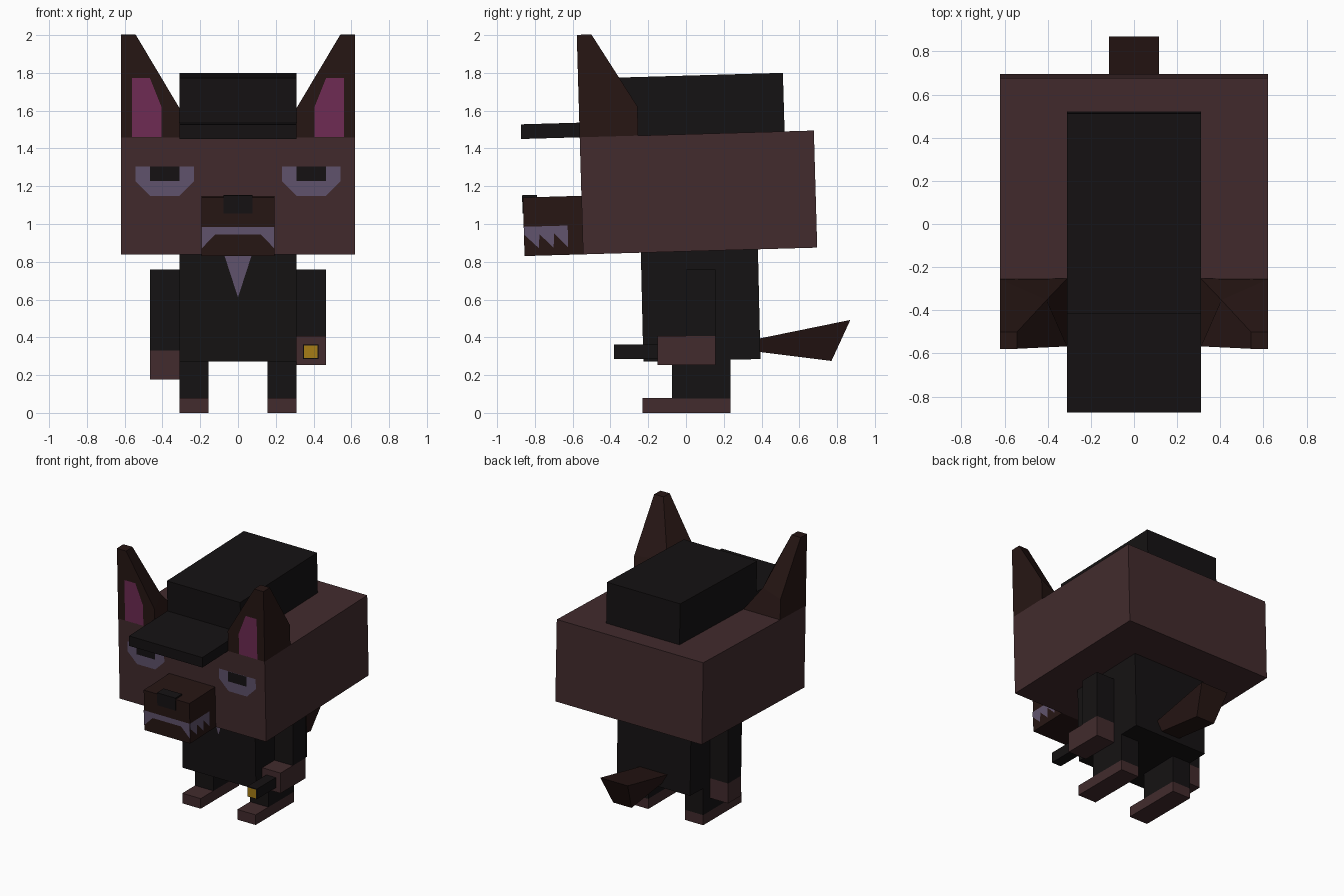
import bpy, bmesh, math
from mathutils import Matrix, Vector

if "Cube" in bpy.data.objects:
    bpy.data.objects.remove(bpy.data.objects["Cube"])

U = 0.155  # base module of the blocky design


def material(name, r, g, b):
    m = bpy.data.materials.new(name)
    m.diffuse_color = (r, g, b, 1)
    m.use_nodes = True
    m.node_tree.nodes["Principled BSDF"].inputs["Base Color"].default_value = m.diffuse_color
    return m


FUR = material("fur", 0.054, 0.024, 0.026)
DARK = material("dark_fur", 0.02, 0.008, 0.007)
BLACK = material("black", 0.0075, 0.006, 0.0065)
PALE = material("pale", 0.12, 0.088, 0.155)
PINK = material("pink", 0.16, 0.025, 0.09)
AMBER = material("amber", 0.38, 0.2, 0.008)

# Head and body lean back slightly around their own centres
HEAD = Matrix.Translation((0, 0.066, 1.167)) @ Matrix.Rotation(math.radians(1.65), 4, 'X')
BODY = Matrix.Translation((0, 0.077, 0.588)) @ Matrix.Rotation(math.radians(1.3), 4, 'X')
WORLD = Matrix.Identity(4)


def finish(name, bm, mat, frame):
    bm.transform(frame)
    mesh = bpy.data.meshes.new(name)
    bm.to_mesh(mesh)
    bm.free()
    mesh.materials.append(mat)
    ob = bpy.data.objects.new(name, mesh)
    bpy.context.collection.objects.link(ob)
    return ob


def box(name, x, y, z, mat, frame=WORLD):
    """Box from (min, max) pairs on each axis."""
    bm = bmesh.new()
    bmesh.ops.create_cube(bm, size=1)
    for v in bm.verts:
        v.co = Vector([(p[0] + p[1]) / 2 + c * (p[1] - p[0]) for p, c in zip((x, y, z), v.co)])
    return finish(name, bm, mat, frame)


def loft(name, rings, mat, frame=WORLD):
    """Closed solid through four-point rings."""
    bm = bmesh.new()
    rows = [[bm.verts.new(p) for p in ring] for ring in rings]
    for a, b in zip(rows, rows[1:]):
        for i in range(4):
            j = (i + 1) % 4
            bm.faces.new((a[i], a[j], b[j], b[i]))
    bm.faces.new(rows[0])
    bm.faces.new(rows[-1])
    bmesh.ops.recalc_face_normals(bm, faces=bm.faces)
    return finish(name, bm, mat, frame)


def patch(name, pts, mat, frame, outward):
    """Flat marking lying on a surface."""
    bm = bmesh.new()
    f = bm.faces.new([bm.verts.new(p) for p in pts])
    f.normal_update()
    if f.normal.dot(Vector(outward)) < 0:
        f.normal_flip()
    bmesh.ops.triangulate(bm, faces=[f])
    return finish(name, bm, mat, frame)


# Head, cap and snout
box("head", (-4*U, 4*U), (-4*U, 4*U), (-2*U, 2*U), FUR, HEAD)
box("cap", (-2*U, 2*U), (-3*U, 3*U), (2*U, 4*U), BLACK, HEAD)
box("cap_brim", (-2*U, 2*U), (-6*U, -3*U), (2*U, 2.5*U), BLACK, HEAD)
box("snout", (-1.25*U, 1.25*U), (-6*U, -4*U), (-2*U, 0), DARK, HEAD)
box("nose", (-U/2, U/2), (-0.934, -0.855), (-0.085, 0.012), BLACK, HEAD)

# Mouth front: a pale bar with a pointed fang at each end
fy = -6*U - 0.003
patch("mouth_front", [(-0.194, fy, -0.271), (-0.194, fy, -0.155), (0.194, fy, -0.155),
                      (0.194, fy, -0.271), (0.12, fy, -0.196), (-0.12, fy, -0.196)],
      PALE, HEAD, (0, -1, 0))

for s, side in ((-1, "left"), (1, "right")):
    # Side teeth
    tx = s * (1.25*U + 0.003)
    teeth = [(-0.93, -0.196), (-0.93, -0.155), (-0.6975, -0.155), (-0.6975, -0.271),
             (-0.77, -0.196), (-0.775, -0.271), (-0.848, -0.196), (-0.8525, -0.271)]
    patch("teeth_" + side, [(tx, y, z) for y, z in teeth], PALE, HEAD, (s, 0, 0))

    # Eyes and pupils
    eye = [(1.5, 1), (3.5, 1), (3.5, 0.5), (3, 0), (2, 0), (1.5, 0.5)]
    patch("eye_" + side, [(s*x*U, -4*U - 0.003, z*U) for x, z in eye], PALE, HEAD, (0, -1, 0))
    pupil = [(2, 1), (3, 1), (3, 0.5), (2, 0.5)]
    patch("pupil_" + side, [(s*x*U, -4*U - 0.006, z*U) for x, z in pupil], BLACK, HEAD, (0, -1, 0))

    # Ears: square base, pulled-in inner back corner, small tip
    def ring(x_in, y_back, z, corner):
        return [(s*4*U, -4*U, z), (s*x_in, -4*U, z), (s*corner[0], corner[1], z), (s*4*U, y_back, z)]
    loft("ear_" + side, [ring(2*U, -2*U, 2*U, (2*U, -2*U)),
                         ring(2*U, -2*U, 3*U, (0.405, -0.405)),
                         ring(3.5*U, -3.5*U, 5.5*U, (3.5*U, -3.5*U))], DARK, HEAD)
    inner = [(0.56, 0.312), (0.405, 0.312), (0.405, 0.47), (0.467, 0.625), (0.56, 0.625)]
    patch("inner_ear_" + side, [(s*x, -4*U - 0.003, z) for x, z in inner], PINK, HEAD, (0, -1, 0))

    # Legs and feet
    lx = sorted((s*U, s*2*U))
    box("leg_" + side, lx, (-0.075, 0.235), (0.0775, 0.3), BLACK)
    box("foot_" + side, lx, (-0.23, 0.235), (0, 0.0775), FUR)

# Torso with pale chest point
box("torso", (-2*U, 2*U), (-2*U, 2*U), (-2*U, 2*U), BLACK, BODY)
cy = -2*U - 0.003
patch("chest_point", [(-0.0775, cy, 0.27), (0.0775, cy, 0.27), (0, cy, 0.03)], PALE, BODY, (0, -1, 0))

# Straight arm
box("arm_left", (-3*U, -2*U), (0, U), (0.33, 0.76), BLACK)
box("paw_left", (-3*U, -2*U), (0, U), (0.178, 0.33), FUR)

# Bent arm holding a small torch
box("arm_right", (2*U, 3*U), (0, U), (0.408, 0.76), BLACK)
box("paw_right", (2*U, 3*U), (-0.15, U), (0.253, 0.408), FUR)
box("torch", (0.345, 0.425), (-0.38, -0.14), (0.285, 0.363), BLACK)
patch("torch_lens", [(x, -0.383, z) for x, z in
                     ((0.35, 0.29), (0.42, 0.29), (0.42, 0.358), (0.35, 0.358))],
      AMBER, WORLD, (0, -1, 0))

# Tail flaring outward to a trapezoid end
loft("tail", [[(-0.116, 0.37, 0.39), (0.116, 0.37, 0.39), (0.0775, 0.37, 0.325), (-0.0775, 0.37, 0.325)],
              [(-0.116, 0.87, 0.492), (0.116, 0.87, 0.492), (0.0775, 0.77, 0.275), (-0.0775, 0.77, 0.275)]], DARK)
